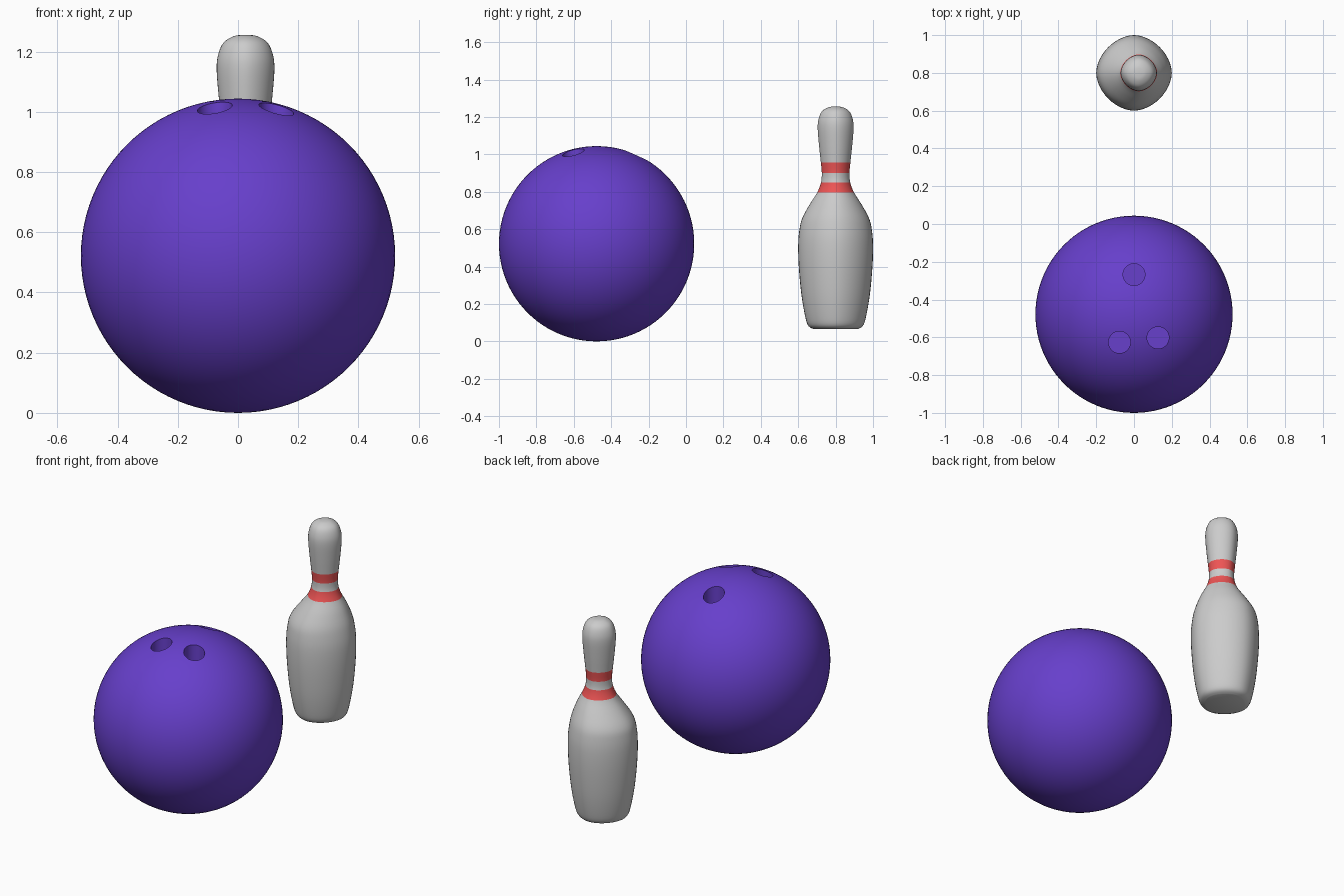
import bpy, bmesh, math
from mathutils import Vector

if "Cube" in bpy.data.objects:
    bpy.data.objects.remove(bpy.data.objects["Cube"])


def material(name, color):
    m = bpy.data.materials.new(name)
    m.diffuse_color = color
    m.use_nodes = True
    m.node_tree.nodes["Principled BSDF"].inputs["Base Color"].default_value = m.diffuse_color
    return m


def smooth(obj, angle):
    bpy.ops.object.select_all(action='DESELECT')
    obj.select_set(True)
    bpy.context.view_layer.objects.active = obj
    bpy.ops.object.shade_smooth_by_angle(angle=math.radians(angle))


purple = material("purple", (0.135, 0.05, 0.60, 1))
red = material("red", (0.85, 0.09, 0.09, 1))

# Bowling ball
R, CY = 0.522, -0.478
bpy.ops.mesh.primitive_uv_sphere_add(segments=96, ring_count=48, radius=R, location=(0, CY, R))
ball = bpy.context.object
ball.name = "bowling_ball"
ball.data.materials.append(purple)

# Three vertical finger holes
DEPTH = 0.2
for i, (x, y) in enumerate([(0, -0.268), (-0.077, -0.626), (0.127, -0.602)]):
    surface = R + math.sqrt(R * R - x * x - (y - CY) ** 2)
    bpy.ops.mesh.primitive_cylinder_add(vertices=40, radius=0.058, depth=DEPTH * 2,
                                        location=(x, y, surface))
    cutter = bpy.context.object
    cutter.name = f"finger_hole_cutter_{i}"
    cutter.hide_render = True
    cutter.data.materials.append(purple)
    bpy.context.view_layer.objects.active = ball
    mod = ball.modifiers.new("hole", 'BOOLEAN')
    mod.operation = 'DIFFERENCE'
    mod.solver = 'EXACT'
    mod.object = cutter
    bpy.ops.object.modifier_apply(modifier=mod.name)
    bpy.data.objects.remove(cutter, do_unlink=True)
smooth(ball, 30)

# Pin: profile (radius, height) swept around a slightly squarish section
PROFILE = [(0.115, 0.065), (0.145, 0.082), (0.162, 0.13), (0.183, 0.25), (0.197, 0.40),
           (0.200, 0.52), (0.193, 0.60), (0.178, 0.66), (0.140, 0.73), (0.098, 0.797),
           (0.078, 0.85), (0.074, 0.90), (0.079, 0.957), (0.089, 1.05), (0.096, 1.14),
           (0.091, 1.19), (0.073, 1.23), (0.040, 1.251), (0.010, 1.256)]
BANDS = [(0.797, 0.85), (0.90, 0.957)]
SIDES, STEPS, PIN_Y, LEAN, POWER = 48, 4, 0.8, 0.025, 1.8


def spline(points, steps):
    # Catmull-Rom curve through the profile points
    p = [Vector(q) for q in points]
    p = [p[0]] + p + [p[-1]]
    out = []
    for a, b, c, d in zip(p, p[1:], p[2:], p[3:]):
        for k in range(steps):
            t = k / steps
            out.append(0.5 * (2 * b + (c - a) * t + (2 * a - 5 * b + 4 * c - d) * t * t
                              + (3 * b - a - 3 * c + d) * t ** 3))
    return out + [p[-1]]


bm = bmesh.new()
rings = []
for r, z in spline(PROFILE, STEPS):
    t = min(max((z - 0.62) / 0.18, 0), 1)
    shift = LEAN * t * t * (3 - 2 * t)   # neck and head sit slightly to one side
    ring = []
    for k in range(SIDES):
        c, s = math.cos(2 * math.pi * k / SIDES), math.sin(2 * math.pi * k / SIDES)
        f = r / (abs(c) ** POWER + abs(s) ** POWER) ** (1 / POWER)
        ring.append(bm.verts.new((shift + f * c, PIN_Y + f * s, z)))
    rings.append(ring)
for low, high in zip(rings, rings[1:]):
    mid = (low[0].co.z + high[0].co.z) / 2
    banded = any(a < mid < b for a, b in BANDS)
    for k in range(SIDES):
        n = (k + 1) % SIDES
        face = bm.faces.new((low[k], low[n], high[n], high[k]))
        face.material_index = int(banded)
bm.faces.new(rings[0][::-1])
bm.faces.new(rings[-1])
mesh = bpy.data.meshes.new("bowling_pin")
bm.to_mesh(mesh)
bm.free()
pin = bpy.data.objects.new("bowling_pin", mesh)
bpy.context.collection.objects.link(pin)
mesh.materials.append(None)
mesh.materials.append(red)
smooth(pin, 60)
